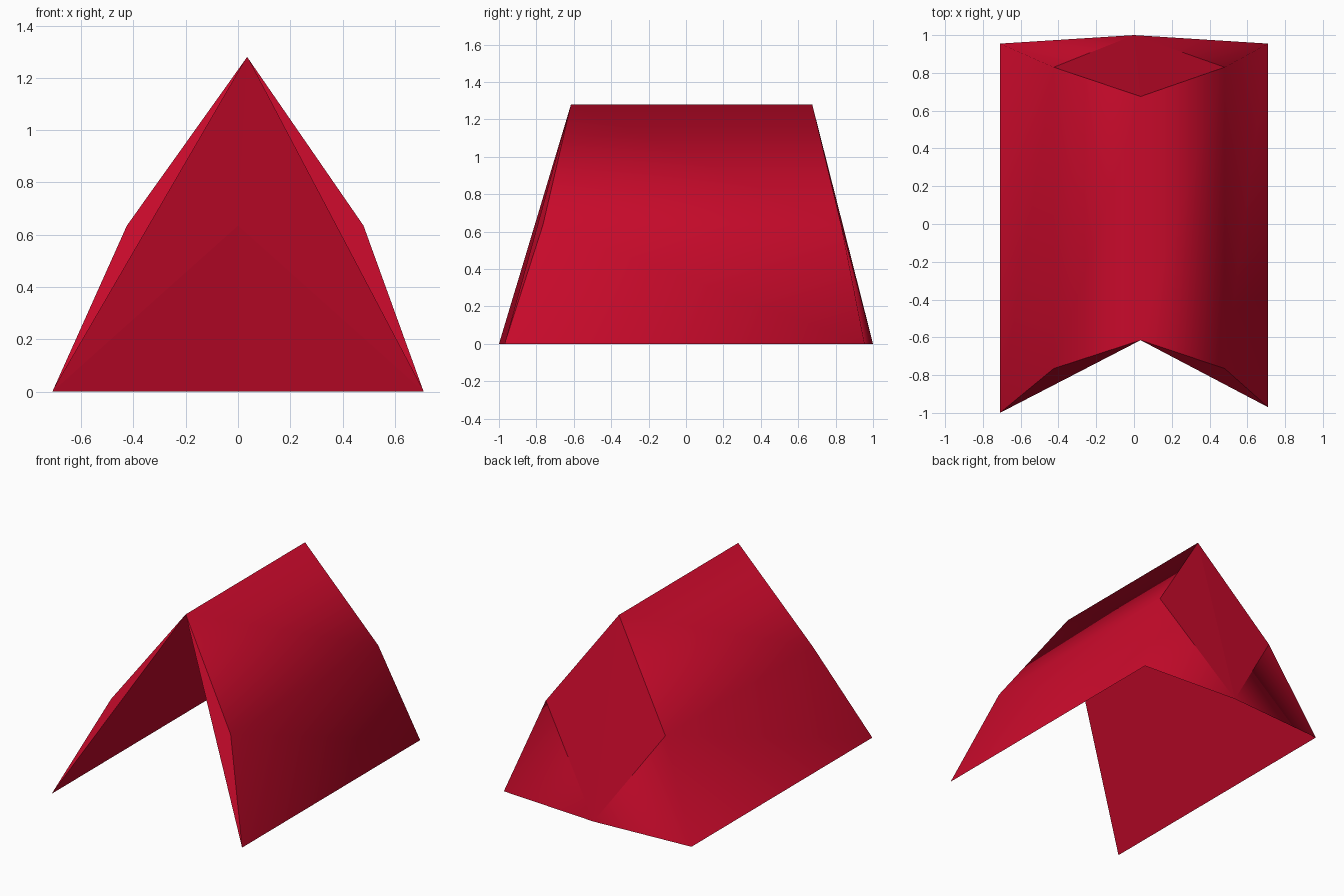
import bpy, bmesh
from mathutils import Vector

if "Cube" in bpy.data.objects:
    bpy.data.objects.remove(bpy.data.objects["Cube"])

red = bpy.data.materials.new("crimson canvas")
red.diffuse_color = (0.58, 0.003, 0.024, 1)
red.use_nodes = True
red.node_tree.nodes["Principled BSDF"].inputs["Base Color"].default_value = red.diffuse_color

# Cross-section seen from the front, left to right, with front and back y
section = [(-0.71, 0.0, -1.0, 0.955), (-0.425, 0.635, -0.765, 0.83),
           (0.035, 1.28, -0.615, 0.675),
           (0.48, 0.635, -0.765, 0.83), (0.71, 0.0, -0.97, 0.955)]
front = [(x, yf, z) for x, z, yf, yb in section]
back = [(x, yb, z) for x, z, yf, yb in section]
back_foot = (0.0, 1.0, 0.0)
points = front + back + [back_foot]          # front 0-4, back 5-9, foot 10


def sheet(name, points, faces, aim, smooth=False):
    """Single-layer canvas; aim(centre) gives the way each face looks."""
    bm = bmesh.new()
    verts = [bm.verts.new(p) for p in points]
    for f in faces:
        face = bm.faces.new([verts[i] for i in f])
        face.normal_update()
        if face.normal.dot(aim(face.calc_center_median())) < 0:
            face.normal_flip()
        face.smooth = smooth
    bmesh.ops.delete(bm, geom=[v for v in bm.verts if not v.link_faces], context='VERTS')
    mesh = bpy.data.meshes.new(name)
    bm.to_mesh(mesh)
    bm.free()
    mesh.materials.append(red)
    obj = bpy.data.objects.new(name, mesh)
    bpy.context.collection.objects.link(obj)
    return obj


def outward(c):
    return Vector((c.x, 1.0 if c.y > 0.8 else 0.0, 0.6))


# Softly bent roof, wrapping around the two lower back corners
sheet("tent_roof", points,
      [(i, i + 1, i + 6, i + 5) for i in range(4)] + [(5, 6, 10), (8, 9, 10)],
      outward, True)

# Closed back wall between the corners
sheet("back_wall", points, [(6, 7, 10), (7, 8, 10)], lambda c: Vector((0, 1, 0)))

# Narrow front flaps between the bent roof edge and the straight opening
for name, ids in (("left_front_flap", (0, 1, 2)), ("right_front_flap", (2, 3, 4))):
    sheet(name, points, [ids], lambda c: Vector((0, -1, 0)))

# Straight inner lining of both slopes
for name, ids in (("left_lining", (0, 2, 7, 5)), ("right_lining", (4, 2, 7, 9))):
    sheet(name, points, [ids], lambda c: Vector((-c.x, 0, -0.3)))

# Inner lining of the back wall, fanned around its middle
sheet("back_lining", points + [(0.0, 0.822, 0.635)],
      [(5, 7, 11), (7, 9, 11), (5, 11, 10), (9, 10, 11)], lambda c: Vector((0, -1, 0)))
